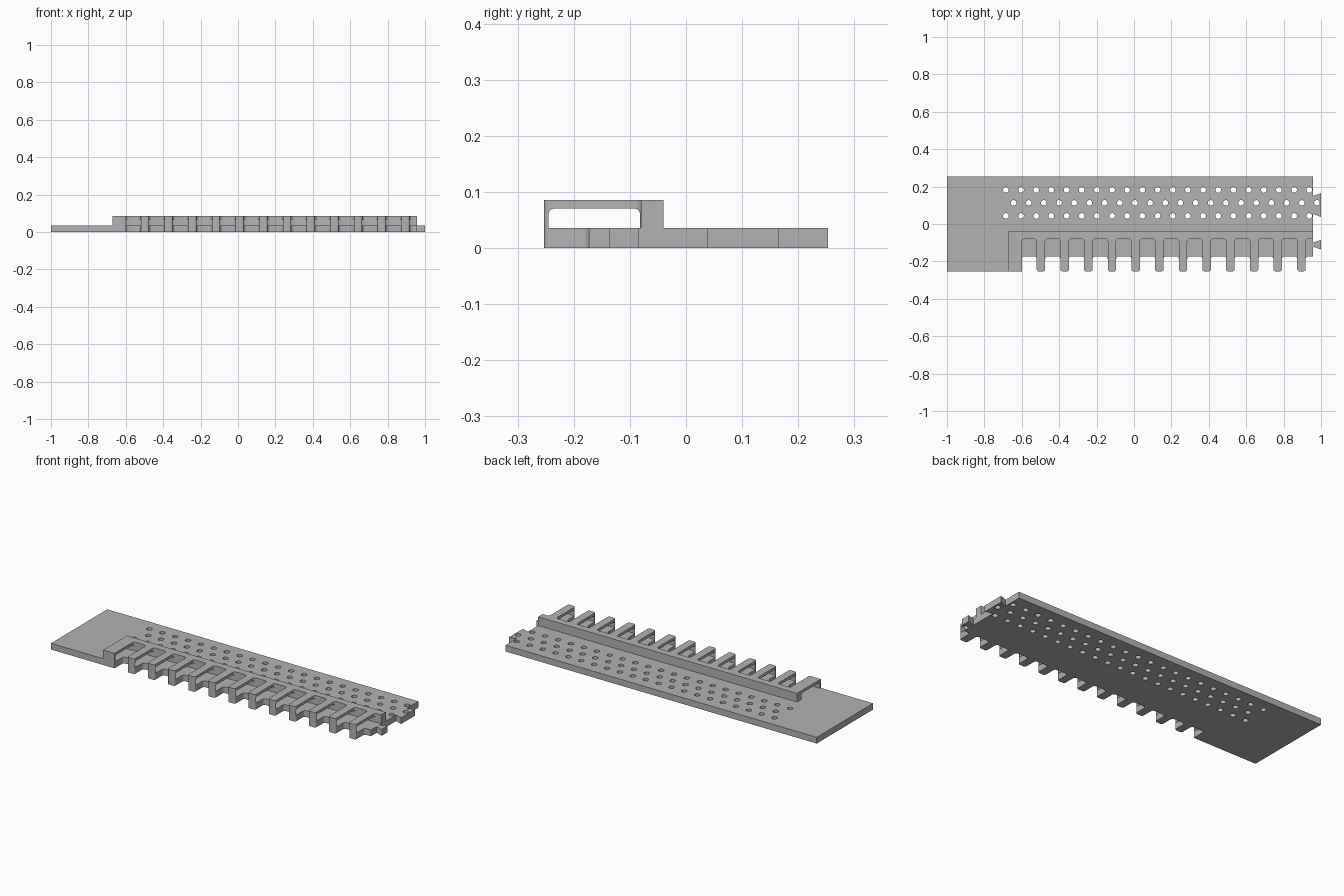
import bpy, bmesh, math
from mathutils import Vector, Matrix

if "Cube" in bpy.data.objects:
    bpy.data.objects.remove(bpy.data.objects["Cube"])

grey = bpy.data.materials.new("light grey")
grey.use_nodes = True
colour = (0.45, 0.45, 0.45, 1)
grey.diffuse_color = colour
grey.node_tree.nodes["Principled BSDF"].inputs["Base Color"].default_value = colour

FRONT, BACK = -0.253, 0.253
END = 0.958                       # right end of the plate, before the tabs
PLATE, TOP = 0.0357, 0.0857       # plate and rail heights
TOOTH, PITCH, COUNT = 0.045, 0.1266, 12
teeth = [-0.52 + PITCH * i for i in range(COUNT)]


def make_object(name, bm):
    bmesh.ops.recalc_face_normals(bm, faces=bm.faces)
    mesh = bpy.data.meshes.new(name)
    bm.to_mesh(mesh)
    bm.free()
    mesh.materials.append(grey)
    obj = bpy.data.objects.new(name, mesh)
    bpy.context.collection.objects.link(obj)
    return obj


def rounded(points, steps=5):
    """Replace each right-angled corner (a, b, radius) by a quarter arc."""
    out = []
    for i, (a, b, r) in enumerate(points):
        p = Vector((a, b))
        if r == 0:
            out.append(p)
            continue
        u = (Vector(points[i - 1][:2]) - p).normalized()
        v = (Vector(points[(i + 1) % len(points)][:2]) - p).normalized()
        c = p + r * (u + v)
        for k in range(steps + 1):
            t = math.pi / 2 * k / steps
            out.append(c - r * (v * math.cos(t) + u * math.sin(t)))
    return out


def extrude(name, points, low, high, along_x=False):
    bm = bmesh.new()
    place = (lambda p: (low, p.x, p.y)) if along_x else (lambda p: (p.x, p.y, low))
    face = bm.faces.new([bm.verts.new(place(p)) for p in rounded(points)])
    new = bmesh.ops.extrude_face_region(bm, geom=[face])["geom"]
    shift = Vector((high - low, 0, 0) if along_x else (0, 0, high - low))
    bmesh.ops.translate(bm, vec=shift, verts=[g for g in new if isinstance(g, bmesh.types.BMVert)])
    return make_object(name, bm)


def cut(target, cutter):
    cutter.hide_render = True
    mod = target.modifiers.new("cut", "BOOLEAN")
    mod.operation, mod.solver, mod.object = "DIFFERENCE", "EXACT", cutter
    graph = bpy.context.evaluated_depsgraph_get()
    mesh = bpy.data.meshes.new_from_object(target.evaluated_get(graph))
    target.modifiers.clear()
    target.data = mesh
    bpy.data.objects.remove(cutter)


def comb_edge(inner):
    """Toothed front edge, running from left to right."""
    pts = [(-0.6, FRONT, 0), (-0.6, inner, 0.014)]
    for x in teeth:
        pts += [(x, inner, 0.014), (x, FRONT, 0.01),
                (x + TOOTH, FRONT, 0.01), (x + TOOTH, inner, 0.014)]
    return pts + [(END, inner, 0)]


def tab(low, high, flare):
    """Dovetail tab on the right end."""
    return [(END, low + flare, 0), (1, low, 0), (1, high, 0), (END, high - flare, 0)]


# Base plate with toothed edge and dovetail tabs
plate = extrude("base_plate", [(-1, FRONT, 0)] + comb_edge(-0.173)
                + tab(-0.136, -0.085, 0.014) + tab(0.038, 0.165, 0.015)
                + [(END, BACK, 0), (-1, BACK, 0)], 0, PLATE)

# Three staggered rows of drilled holes
bm = bmesh.new()
for y, start in ((0.182, -0.685), (0.113, -0.644), (0.043, -0.685)):
    for i in range(21):
        bmesh.ops.create_cone(bm, cap_ends=True, segments=24, radius1=0.015, radius2=0.015,
                              depth=0.2, matrix=Matrix.Translation((start + 0.0811 * i, y, 0)))
cut(plate, make_object("hole_cutter", bm))

# Raised rail with arched teeth
rail = extrude("toothed_rail", [(-0.671, FRONT, 0)] + comb_edge(-0.08)
               + [(END, -0.04, 0), (-0.671, -0.04, 0)], PLATE, TOP)

# Passage running lengthwise under all the teeth
passage = extrude("passage_cutter", [(-0.245, 0, 0), (-0.082, 0, 0),
                                     (-0.082, 0.0705, 0.01), (-0.245, 0.0705, 0.01)],
                  -0.8, 1.1, along_x=True)
cut(rail, passage)

for obj in (plate, rail):
    bpy.ops.object.select_all(action="DESELECT")
    obj.select_set(True)
    bpy.context.view_layer.objects.active = obj
    bpy.ops.object.shade_smooth_by_angle(angle=math.radians(30))
